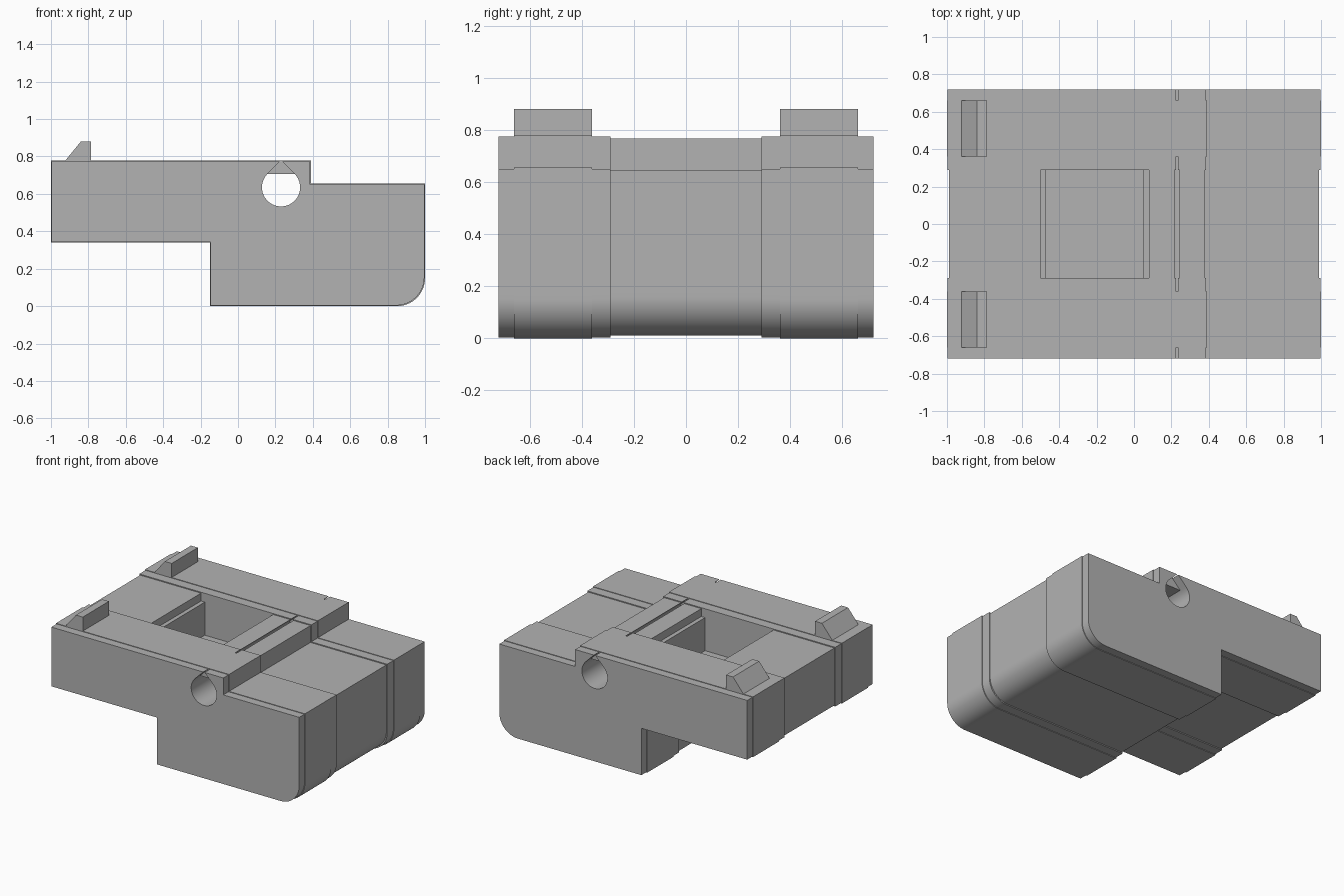
import bpy, bmesh
from math import sin, cos, pi, radians

if "Cube" in bpy.data.objects:
    bpy.data.objects.remove(bpy.data.objects["Cube"], do_unlink=True)

grey = bpy.data.materials.new("plain_grey")
grey.use_nodes = True
grey.diffuse_color = (0.45, 0.45, 0.45, 1)
grey.node_tree.nodes["Principled BSDF"].inputs["Base Color"].default_value = (0.45, 0.45, 0.45, 1)


def extrude(name, profile, y0, y1):
    """Extrude an x/z profile along y."""
    bm = bmesh.new()
    face = bm.faces.new([bm.verts.new((x, y0, z)) for x, z in profile])
    out = bmesh.ops.extrude_face_region(bm, geom=[face])
    moved = [v for v in out["geom"] if isinstance(v, bmesh.types.BMVert)]
    bmesh.ops.translate(bm, verts=moved, vec=(0, y1 - y0, 0))
    bmesh.ops.recalc_face_normals(bm, faces=bm.faces)
    mesh = bpy.data.meshes.new(name)
    bm.to_mesh(mesh)
    bm.free()
    mesh.materials.append(grey)
    obj = bpy.data.objects.new(name, mesh)
    bpy.context.collection.objects.link(obj)
    return obj


def select(obj):
    bpy.ops.object.select_all(action="DESELECT")
    obj.select_set(True)
    bpy.context.view_layer.objects.active = obj


def cut(obj, cutter):
    cutter.hide_render = True
    mod = obj.modifiers.new("cut", "BOOLEAN")
    mod.operation = "DIFFERENCE"
    mod.solver = "EXACT"
    mod.object = cutter
    select(obj)
    bpy.ops.object.modifier_apply(modifier=mod.name)
    bpy.data.objects.remove(cutter, do_unlink=True)


def body_profile(d):
    """Stepped body outline, shrunk inward by d, with a rounded lower corner."""
    r, n = 0.15, 24
    right, low = 1 - d, d
    arc = [(right - r + r * sin(a), low + r - r * cos(a))
           for a in (pi / 2 * i / n for i in range(n + 1))]
    return [(-1 + d, 0.34 + d), (-0.15 + d, 0.34 + d), (-0.15 + d, low)] + arc + [
        (right, 0.655 - d), (0.39 - d, 0.655 - d), (0.39 - d, 0.778 - d), (-1 + d, 0.778 - d)]


def hole_profile(pointed):
    """Round hole, with a flat roof or a pointed roof."""
    x, z, r, n = 0.23, 0.635, 0.102, 48
    pts = [(x + r * cos(a), z + r * sin(a))
           for a in (radians(135 + 270 * i / n) for i in range(n + 1))]
    return pts + [(x, z + r * 2 ** 0.5)] if pointed else pts


def slab(name, y0, y1, inset, pointed):
    y0, y1 = sorted((y0, y1))
    obj = extrude(name, body_profile(inset), y0, y1)
    cut(obj, extrude("hole_cutter", hole_profile(pointed), y0 - 0.05, y1 + 0.05))
    return obj


# Middle body with the stepped pocket
middle = slab("middle_body", -0.29, 0.29, 0.011, True)
pocket = [(-0.47, 0.47), (0.05, 0.47), (0.05, 0.71), (0.08, 0.71),
          (0.08, 0.9), (-0.5, 0.9), (-0.5, 0.71), (-0.47, 0.71)]
cut(middle, extrude("pocket_cutter", pocket, -0.33, 0.33))
parts = [middle]

# Side slabs and hooks, mirrored across the middle
hook = [(-0.93, 0.77), (-0.785, 0.77), (-0.785, 0.88), (-0.84, 0.88)]
for side, s in (("front", -1), ("back", 1)):
    parts += [
        slab(side + "_inner_band", s * 0.29, s * 0.36, 0.004, True),
        slab(side + "_rail", s * 0.36, s * 0.66, 0, False),
        slab(side + "_outer_band", s * 0.66, s * 0.72, 0.004, True),
        extrude(side + "_hook", hook, s * 0.36, s * 0.66),
    ]

for obj in parts:
    select(obj)
    bpy.ops.object.shade_smooth_by_angle(angle=radians(25))
